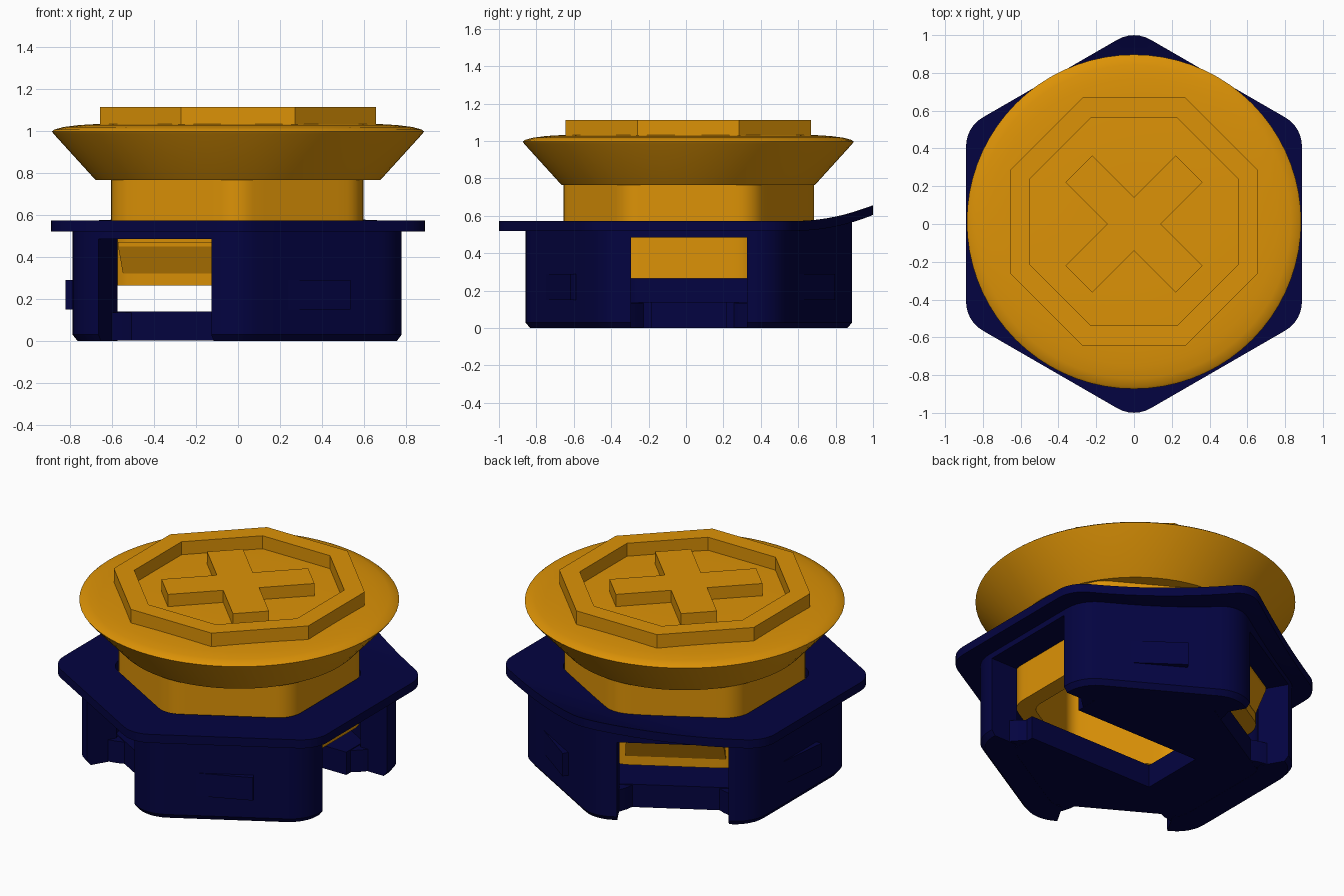
import bpy, bmesh, math
from mathutils import Vector

if "Cube" in bpy.data.objects:
    bpy.data.objects.remove(bpy.data.objects["Cube"])

MID = Vector((-0.004, 0.015, 0))             # centre of housing and stem
CAP_Y = 0.012                                # cap centre in y


def material(name, rgb):
    m = bpy.data.materials.new(name)
    m.diffuse_color = (*rgb, 1)
    m.use_nodes = True
    m.node_tree.nodes["Principled BSDF"].inputs["Base Color"].default_value = m.diffuse_color
    return m


navy = material("navy blue", (0.001, 0.001, 0.052))
gold = material("gold", (0.72, 0.29, 0.002))


def smooth(ob, angle=30):
    bpy.ops.object.select_all(action='DESELECT')
    ob.select_set(True)
    bpy.context.view_layer.objects.active = ob
    bpy.ops.object.shade_smooth_by_angle(angle=math.radians(angle))


def make(name, bm, mat):
    bmesh.ops.recalc_face_normals(bm, faces=bm.faces[:])
    me = bpy.data.meshes.new(name)
    bm.to_mesh(me)
    bm.free()
    me.materials.append(mat)
    ob = bpy.data.objects.new(name, me)
    bpy.context.collection.objects.link(ob)
    smooth(ob)
    return ob


def loft(bm, loops, ring=False):
    """Skin matching closed loops; cap the ends, or join last to first."""
    vs = [[bm.verts.new(p) for p in lp] for lp in loops]
    n = len(vs[0])
    pairs = list(zip(vs, vs[1:])) + ([(vs[-1], vs[0])] if ring else [])
    for a, b in pairs:
        for i in range(n):
            j = (i + 1) % n
            bm.faces.new((a[i], a[j], b[j], b[i]))
    if not ring:
        bm.faces.new(vs[0])
        bm.faces.new(vs[-1])


def bend(p):
    """Curl the back corner upward."""
    t = max(0, (p.y - 0.58) / 0.42)
    return Vector((p.x, p.y, p.z + 0.085 * t * t))


def hexloop(a, r, z, curl=False, mid=MID, arc=6, straight=8):
    """Rounded hexagon with apothem a, corner radius r, points at +-y."""
    pts = []
    half = (a - r) / math.sqrt(3)
    for k in range(6):
        n = math.radians(60 * k)
        c = Vector((math.cos(n), math.sin(n), 0))
        t = Vector((-c.y, c.x, 0))
        for i in range(straight):
            pts.append(c * a + t * half * (2 * i / straight - 1))
        core = c * (a - r) + t * half
        for i in range(arc):
            th = n + math.radians(60) * i / arc
            pts.append(core + Vector((math.cos(th), math.sin(th), 0)) * r)
    pts = [p + mid + Vector((0, 0, z)) for p in pts]
    return [bend(p) for p in pts] if curl else pts


def on_face(deg, a, s, z):
    """Point at distance a along a side's normal and s along the side."""
    n = math.radians(deg)
    return MID + Vector((a * math.cos(n) - s * math.sin(n),
                         a * math.sin(n) + s * math.cos(n), z))


def side_block(bm, deg, plan_low, plan_high, z0, z1):
    loft(bm, [[on_face(deg, a, s, z0) for a, s in plan_low],
              [on_face(deg, a, s, z1) for a, s in plan_high]])


OPEN, SOLID = (0, 120, 240), (60, 180, 300)

# Housing wall, thick hexagonal tube with chamfered foot
bm = bmesh.new()
loft(bm, [hexloop(.76, .19, 0), hexloop(.783, .2, .03), hexloop(.783, .2, .525, True),
          hexloop(.61, .15, .525, True), hexloop(.61, .15, 0)], ring=True)
housing = make("housing", bm, navy)

# Openings in alternate sides
bm = bmesh.new()
for d in OPEN:
    plan = [(.4, -.31), (.95, -.31), (.95, .31), (.4, .31)]
    side_block(bm, d, plan, plan, -.1, .485)
cutter = make("opening_cutter", bm, navy)
cutter.hide_render = True
mod = housing.modifiers.new("openings", 'BOOLEAN')
mod.object, mod.operation, mod.solver = cutter, 'DIFFERENCE', 'EXACT'
dg = bpy.context.evaluated_depsgraph_get()
cut_mesh = bpy.data.meshes.new_from_object(housing.evaluated_get(dg))
housing.modifiers.clear()
housing.data = cut_mesh
bpy.data.objects.remove(cutter)
smooth(housing)

# Floor plate with a slot open to the right side
plan = [(0, .585, .2), (0, .585, .424), (120, .585, -.424), (120, .585, .424),
        (240, .585, -.424), (240, .585, .424), (0, .585, -.424), (0, .585, -.2),
        (0, -.26, -.2), (0, -.26, .2)]
bm = bmesh.new()
loft(bm, [[on_face(*p, z) for p in plan] for z in (.001, .14)])
make("floor_plate", bm, navy)

# Small gussets joining floor and legs
bm = bmesh.new()
for d in OPEN:
    for sgn in (-1, 1):
        plan = [(.57, .23 * sgn), (.62, .27 * sgn), (.66, .315 * sgn), (.57, .33 * sgn)]
        side_block(bm, d, plan, plan, .002, .135)
make("floor_gussets", bm, navy)

# Tapered catches on the solid sides
bm = bmesh.new()
for d in SOLID:
    plan = [(.77, -.18), (.782, -.18), (.817, .15), (.77, .15)]
    side_block(bm, d, plan, plan, .15, .29)
make("side_catches", bm, navy)

# Flange with its back corner curled up
bm = bmesh.new()
steps = [(.61 + .279 * i / 6, .15 + .025 * i / 6) for i in range(7)]
flat = Vector((0, 0, 0))
loft(bm, [hexloop(a, r, .572, True, flat) for a, r in steps] +
     [hexloop(a, r, .52, True, flat) for a, r in reversed(steps)], ring=True)
make("flange", bm, navy)

# Hollow hexagonal stem
bm = bmesh.new()
loft(bm, [hexloop(.5, .1, .72), hexloop(.5, .1, .265),
          hexloop(.6, .15, .265), hexloop(.6, .15, .77)])
make("stem", bm, gold)

# Wedge hooks on the stem, seen through the two left openings
bm = bmesh.new()
for d in (120, 240):
    low = [(.56, -.28), (.602, -.28), (.602, .28), (.56, .28)]
    high = [(.56, -.27), (.665, -.27), (.665, .27), (.56, .27)]
    side_block(bm, d, low, high, .32, .45)
    side_block(bm, d, high, high, .45, .47)
make("stem_hooks", bm, gold)

# Round cap: cone below, shallow dome above
bm = bmesh.new()
profile = [(.678, .766), (.878, .986), (.885, .997), (.874, 1.006), (.83, 1.018),
           (.76, 1.027), (.66, 1.033), (.3, 1.036)]
N = 72
loft(bm, [[Vector((r * math.cos(2 * math.pi * i / N),
                   r * math.sin(2 * math.pi * i / N) + CAP_Y, z)) for i in range(N)]
          for r, z in profile])
make("cap", bm, gold)


# Raised octagonal rim on the cap
def octagon(a, z):
    r = a / math.cos(math.pi / 8)
    return [Vector((r * math.cos(math.pi * (i + .5) / 4),
                    r * math.sin(math.pi * (i + .5) / 4) + CAP_Y, z)) for i in range(8)]


bm = bmesh.new()
loft(bm, [octagon(.657, 1.02), octagon(.657, 1.113),
          octagon(.55, 1.113), octagon(.55, 1.02)], ring=True)
make("octagon_rim", bm, gold)

# Raised diagonal cross
bm = bmesh.new()
w, length = .101, .412
outline = []
for k in range(4):
    n = math.pi / 4 + k * math.pi / 2
    c, s = math.cos(n), math.sin(n)
    for u, v in ((length, -w), (length, w), (w, w)):
        outline.append((u * c - v * s, u * s + v * c))
loft(bm, [[Vector((x, y, z)) for x, y in outline] for z in (1.02, 1.11)])
make("diagonal_cross", bm, gold)
